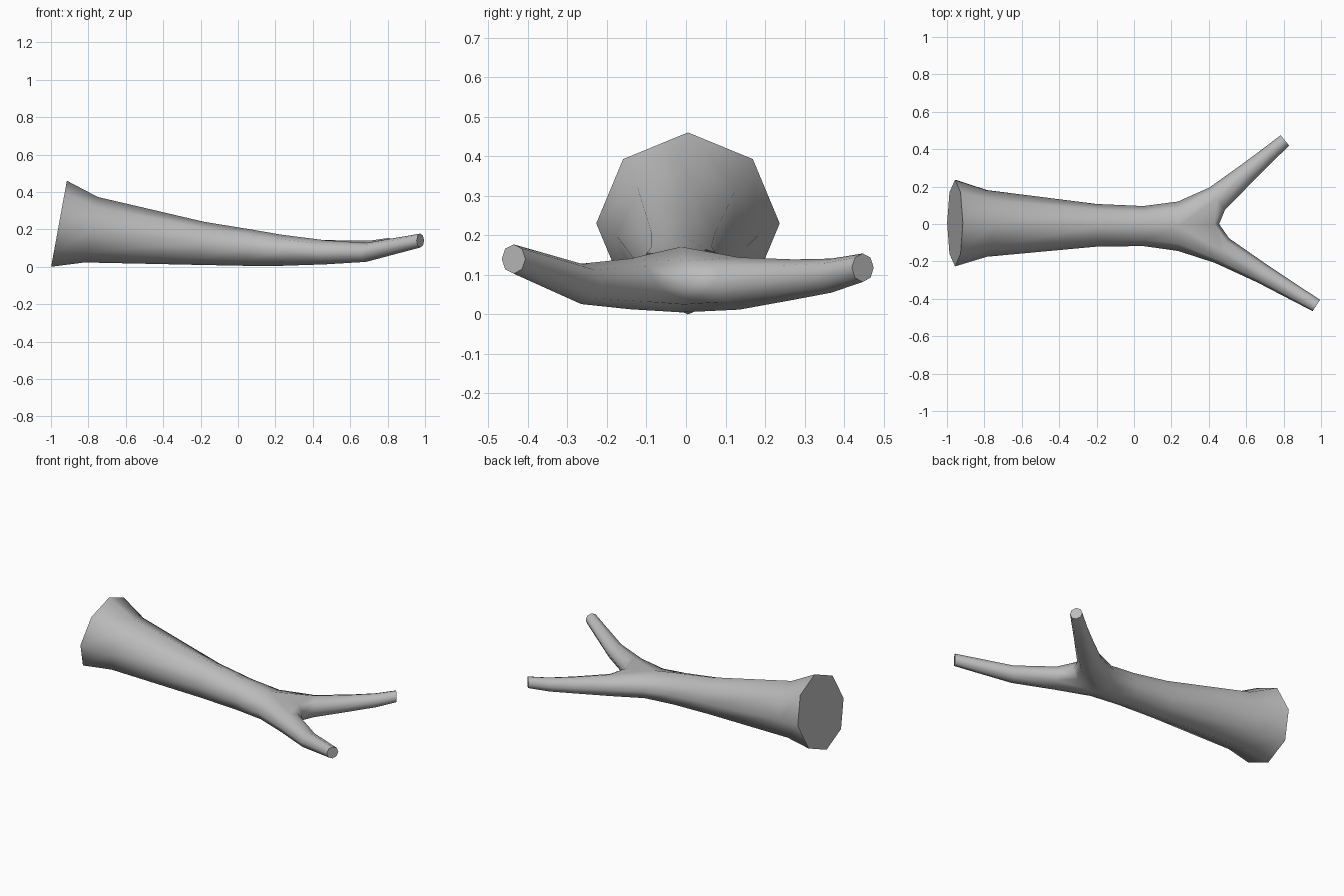
import bpy, bmesh, math
from mathutils import Vector

SIDES = 8
default = bpy.data.objects.get("Cube")
if default:
    bpy.data.objects.remove(default, do_unlink=True)

bark = bpy.data.materials.new("grey_wood")
bark.use_nodes = True
grey = (0.5, 0.5, 0.5, 1)
bark.diffuse_color = grey
bark.node_tree.nodes["Principled BSDF"].inputs["Base Color"].default_value = grey

bm = bmesh.new()


def ring(center, side, width, height, lean=0.0):
    """Octagon that starts at its top corner and turns towards `side`."""
    center, side = Vector(center), Vector(side).normalized() * width
    up = Vector((lean, 0, height))
    angles = [math.tau * i / SIDES for i in range(SIDES)]
    return [bm.verts.new(center + side * math.sin(a) + up * math.cos(a)) for a in angles]


def bridge(a, b):
    for i in range(SIDES):
        j = (i + 1) % SIDES
        bm.faces.new((a[i], a[j], b[j], b[i])).smooth = True


def cap(loop):
    face = bm.faces.new(loop)
    face.smooth = False
    for edge in face.edges:
        edge.smooth = False


# Trunk: x, y, z, half width, half height, lean of each section
trunk = [
    (-0.957, 0.005, 0.23, 0.232, 0.23, 0.042),
    (-0.785, 0.003, 0.198, 0.178, 0.175, 0.035),
    (-0.20, -0.007, 0.125, 0.114, 0.115, 0.02),
    (0.05, -0.011, 0.103, 0.107, 0.098, 0.01),
    (0.235, -0.012, 0.088, 0.132, 0.083, 0.0),
]
loops = [ring((x, y, z), (0, 1, 0), w, h, lean) for x, y, z, w, h, lean in trunk]
for a, b in zip(loops, loops[1:]):
    bridge(a, b)
cap(loops[0])
end = loops[-1]

# Crotch between the two branches, listed from low to high
crotch = [bm.verts.new(p) for p in ((0.42, -0.005, 0.025), (0.455, 0, 0.08), (0.43, 0, 0.135))]
left_start = end[:5] + crotch
right_start = [end[0]] + end[:3:-1] + crotch

# Branches: x, y, z, outward direction, half width, half height
left_branch = [
    (0.445, 0.135, 0.078, (-0.55, 0.8, 0), 0.073, 0.066),
    (0.605, 0.273, 0.088, (-0.64, 0.77, 0), 0.054, 0.051),
    (0.715, 0.368, 0.098, (-0.64, 0.77, 0), 0.043, 0.043),
    (0.807, 0.447, 0.118, (-0.64, 0.77, 0), 0.036, 0.036),
]
right_branch = [
    (0.47, -0.142, 0.077, (-0.5, -0.85, 0), 0.076, 0.064),
    (0.685, -0.265, 0.077, (-0.52, -0.85, 0), 0.054, 0.051),
    (0.975, -0.436, 0.14, (-0.55, -0.83, 0), 0.036, 0.037),
]
for start, sections in ((left_start, left_branch), (right_start, right_branch)):
    previous = start
    for x, y, z, side, w, h in sections:
        current = ring((x, y, z), side, w, h)
        bridge(previous, current)
        previous = current
    cap(previous)

bmesh.ops.recalc_face_normals(bm, faces=bm.faces)
mesh = bpy.data.meshes.new("forked_log")
bm.to_mesh(mesh)
bm.free()
mesh.materials.append(bark)
log = bpy.data.objects.new("forked_log", mesh)
bpy.context.collection.objects.link(log)
